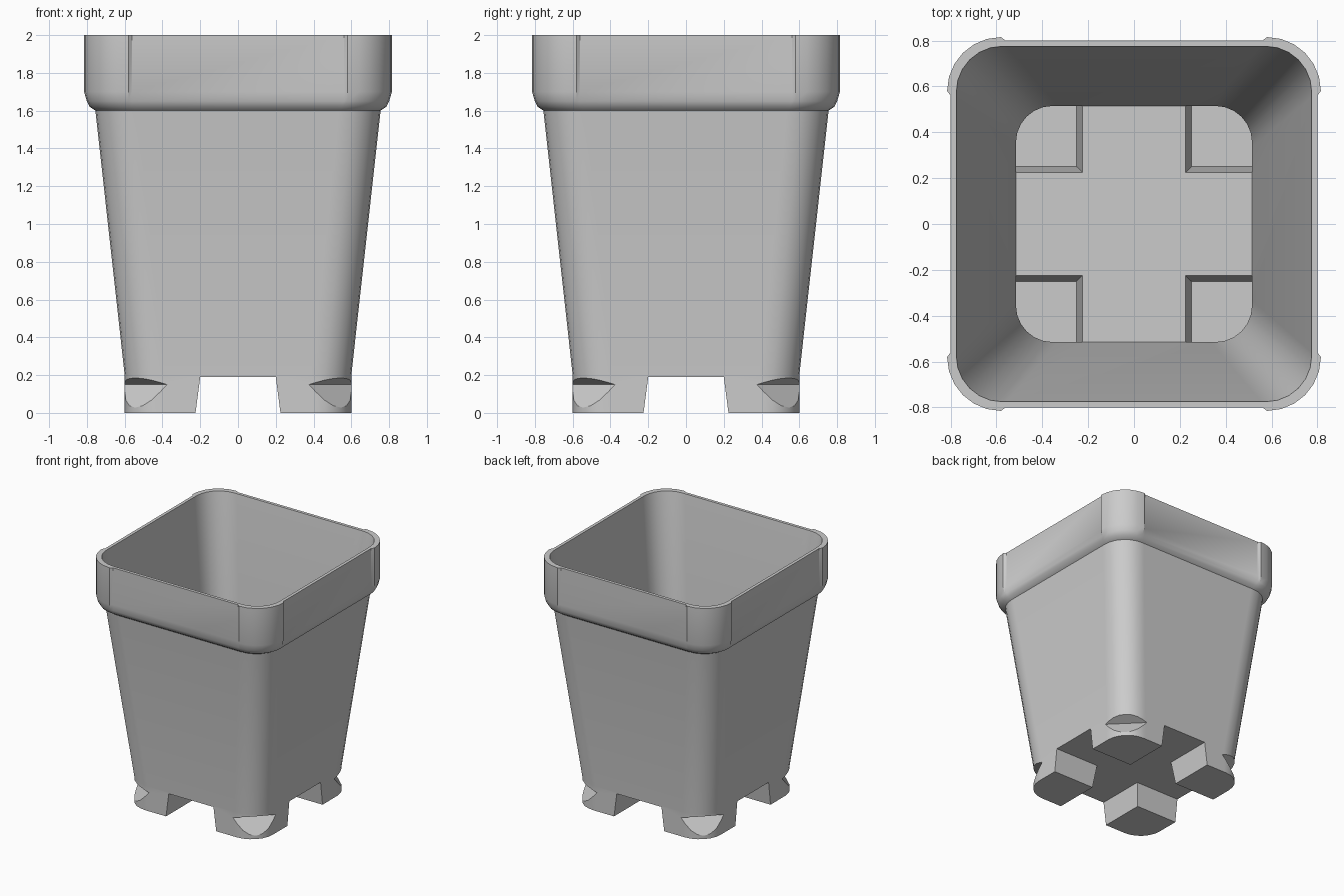
import bpy, bmesh
from math import cos, sin, pi, radians
from mathutils import Matrix

if "Cube" in bpy.data.objects:
    bpy.data.objects.remove(bpy.data.objects["Cube"])

SEG = 6  # segments per rounded corner


def new_object(name, bm):
    bmesh.ops.recalc_face_normals(bm, faces=bm.faces)
    mesh = bpy.data.meshes.new(name)
    bm.to_mesh(mesh)
    bm.free()
    ob = bpy.data.objects.new(name, mesh)
    bpy.context.collection.objects.link(ob)
    return ob


def ring(bm, z, half, r, bulge):
    """Rounded square; bulge pushes the corners slightly outwards."""
    c = half - r
    R = r + bulge
    step = 0.02
    verts = []
    for k in range(4):
        pts = [(half, c - step)]
        pts += [(c + R * cos(i * pi / 2 / SEG), c + R * sin(i * pi / 2 / SEG))
                for i in range(SEG + 1)]
        pts += [(c - step, half)]
        m = Matrix.Rotation(k * pi / 2, 2)
        for x, y in pts:
            verts.append(bm.verts.new((m[0][0] * x + m[0][1] * y,
                                       m[1][0] * x + m[1][1] * y, z)))
    return verts


def loft(name, profile):
    bm = bmesh.new()
    rings = [ring(bm, *p) for p in profile]
    for a, b in zip(rings, rings[1:]):
        n = len(a)
        for i in range(n):
            j = (i + 1) % n
            bm.faces.new((a[i], a[j], b[j], b[i]))
    bm.faces.new(rings[0])
    bm.faces.new(rings[-1])
    return new_object(name, bm)


def prism(name, profile, length, angle):
    """Extrude an (x, z) outline along y and turn it about z."""
    bm = bmesh.new()
    a = [bm.verts.new((x, -length / 2, z)) for x, z in profile]
    b = [bm.verts.new((x, length / 2, z)) for x, z in profile]
    n = len(a)
    bm.faces.new(a)
    bm.faces.new(b)
    for i in range(n):
        j = (i + 1) % n
        bm.faces.new((a[i], a[j], b[j], b[i]))
    bm.transform(Matrix.Rotation(radians(angle), 4, 'Z'))
    return new_object(name, bm)


def cut(target, cutter):
    mod = target.modifiers.new("cut", 'BOOLEAN')
    mod.operation = 'DIFFERENCE'
    mod.solver = 'EXACT'
    mod.object = cutter
    bpy.context.view_layer.objects.active = target
    bpy.ops.object.modifier_apply(modifier=mod.name)
    bpy.data.objects.remove(cutter)


# Outer shell: foot band, tapered wall, collar with bulging corners
pot = loft("plant_pot", [
    (0.00, 0.600, 0.19, 0),
    (0.20, 0.600, 0.19, 0),
    (1.60, 0.755, 0.20, 0),
    (1.62, 0.783, 0.21, 0.002),
    (1.65, 0.796, 0.215, 0.004),
    (1.70, 0.800, 0.22, 0.015),
    (2.00, 0.800, 0.22, 0.015)])

# Inner cavity, reaching down into the four hollow feet
cavity = loft("cavity", [
    (0.03, 0.515, 0.16, 0),
    (0.215, 0.515, 0.16, 0),
    (2.00, 0.775, 0.20, 0),
    (2.10, 0.790, 0.20, 0)])
for angle in (0, 90):
    cut(cavity, prism("floor_cross", [(-0.268, -0.1), (0.268, -0.1),
                                      (0.225, 0.215), (-0.225, 0.215)], 3, angle))
cut(pot, cavity)

# Cross-shaped gap between the feet
for angle in (0, 90):
    cut(pot, prism("foot_gap", [(-0.238, -0.1), (0.238, -0.1),
                                (0.2, 0.19), (-0.2, 0.19)], 3, angle))

# Sloping dents on the outer corner of each foot
for k in range(4):
    cut(pot, prism("foot_dent", [(0.69, 0.15), (0.775, 0.02), (1.0, 0.02),
                                 (1.0, 0.26), (0.77, 0.185)], 0.6, 45 + 90 * k))

bpy.ops.object.select_all(action='DESELECT')
pot.select_set(True)
bpy.context.view_layer.objects.active = pot
bpy.ops.object.shade_smooth_by_angle(angle=radians(32))
